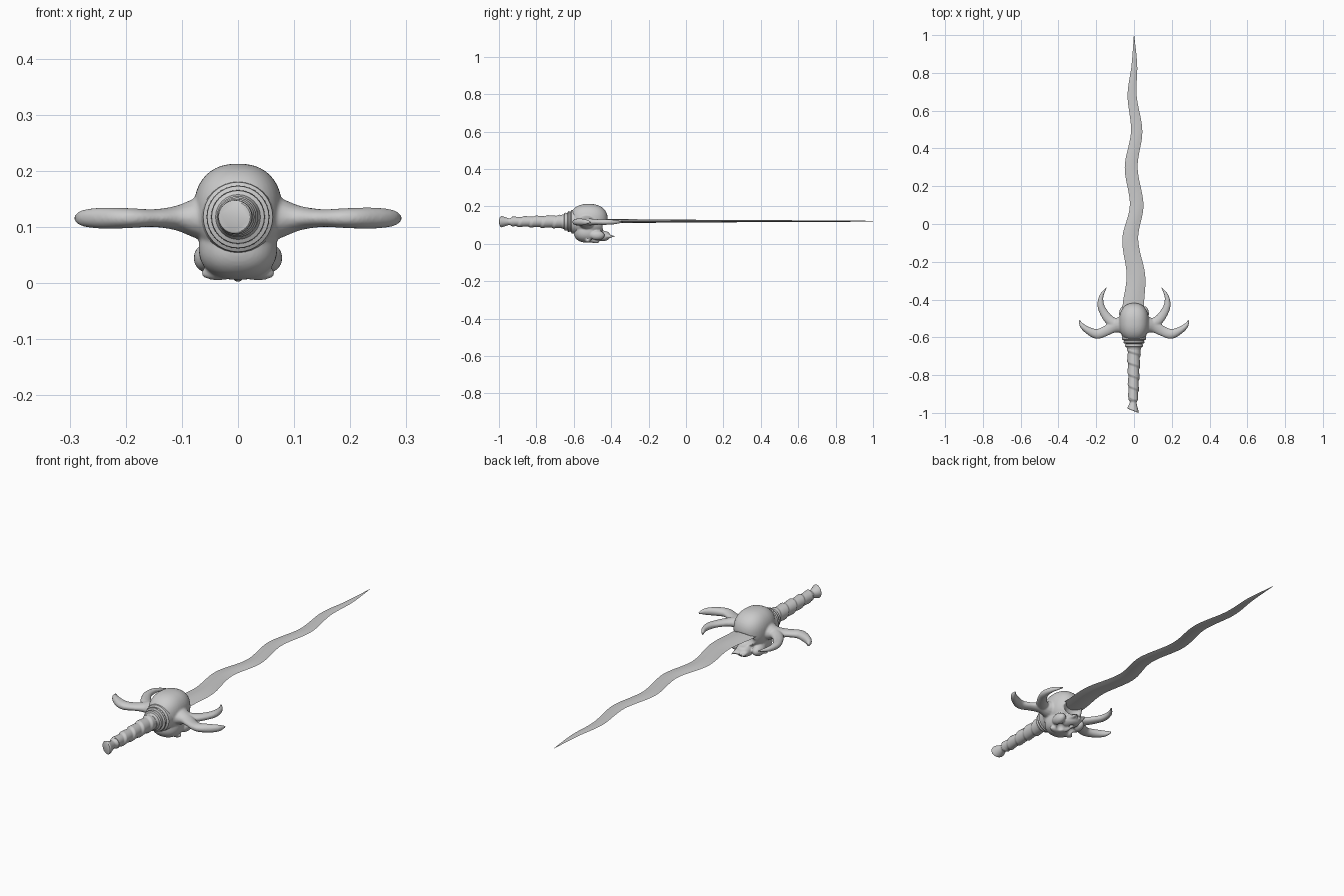
import bpy, bmesh, math
from mathutils import Vector, Matrix

if "Cube" in bpy.data.objects:
    bpy.data.objects.remove(bpy.data.objects["Cube"])

ZC = 0.118  # height of the sword's axis


def finish(name, bm, angle=40):
    bmesh.ops.recalc_face_normals(bm, faces=bm.faces)
    me = bpy.data.meshes.new(name)
    bm.to_mesh(me)
    bm.free()
    ob = bpy.data.objects.new(name, me)
    bpy.context.collection.objects.link(ob)
    bpy.ops.object.select_all(action='DESELECT')
    ob.select_set(True)
    bpy.context.view_layer.objects.active = ob
    if angle:
        bpy.ops.object.shade_smooth_by_angle(angle=math.radians(angle))
    return ob


def smooth_path(pts, n=8):
    # Catmull-Rom interpolation through tuples of any length
    pts = [Vector(p) for p in pts]
    out = []
    for i in range(len(pts) - 1):
        a, b, c, d = pts[max(i - 1, 0)], pts[i], pts[i + 1], pts[min(i + 2, len(pts) - 1)]
        for k in range(n):
            t = k / n
            out.append(0.5 * (2 * b + (c - a) * t + (2 * a - 5 * b + 4 * c - d) * t * t
                              + (3 * b - a - 3 * c + d) * t ** 3))
    return out + [pts[-1]]


def skin(bm, rings):
    # Bridge equal-sized rings of points and cap both ends
    vs = [[bm.verts.new(p) for p in r] for r in rings]
    n = len(vs[0])
    for a, b in zip(vs, vs[1:]):
        for j in range(n):
            bm.faces.new((a[j], a[(j + 1) % n], b[(j + 1) % n], b[j]))
    bm.faces.new(vs[0][::-1])
    bm.faces.new(vs[-1])


def blob(bm, c, r, power=1.0):
    # Ellipsoid, boxier when power < 1
    vs = bmesh.ops.create_uvsphere(bm, u_segments=40, v_segments=24, radius=1)['verts']
    for v in vs:
        v.co = Vector([c[i] + r[i] * math.copysign(abs(v.co[i]) ** power, v.co[i]) for i in range(3)])


def horn(bm, pts, side):
    # Tapered tube through (x, y, width radius, height radius)
    path = smooth_path(pts)
    rings = []
    for i, p in enumerate(path):
        q, o = path[min(i + 1, len(path) - 1)], path[max(i - 1, 0)]
        d = Vector((q[0] - o[0], q[1] - o[1])).normalized()
        ring = []
        for k in range(16):
            a = math.tau * k / 16
            w = math.cos(a) * p[2]
            ring.append((side * (p[0] - d.y * w), p[1] + d.x * w, ZC - 0.002 + math.sin(a) * p[3]))
        rings.append(ring)
    skin(bm, rings)


def lathe(name, profile, slant=0.0, angle=40):
    bm = bmesh.new()
    rings = []
    for y, r, cx in profile:
        s = slant * max(0.0, (-0.93 - y) / 0.07)
        rings.append([(cx + r * math.cos(math.tau * k / 32), y + s * math.cos(math.tau * k / 32),
                       ZC + r * math.sin(math.tau * k / 32)) for k in range(32)])
    skin(bm, rings)
    return finish(name, bm, angle)


# Wavy blade: y, centre x, half width, half thickness
bm = bmesh.new()
blade = smooth_path([(-0.52, -0.005, 0.056, 0.011), (-0.42, -0.003, 0.056, 0.011),
                     (-0.27, 0.010, 0.049, 0.010), (-0.08, -0.020, 0.042, 0.008),
                     (0.10, 0.014, 0.036, 0.007), (0.30, -0.015, 0.034, 0.006),
                     (0.49, 0.014, 0.030, 0.005), (0.68, -0.010, 0.024, 0.004),
                     (0.84, 0.002, 0.015, 0.004), (1.0, 0.0, 0.0008, 0.001)], 10)
skin(bm, [[(c + w * u, y, 0.121 + t * h) for u, h in
           ((-1, 0), (-.5, .7), (0, 1), (.5, .7), (1, 0), (.5, -.7), (0, -1), (-.5, -.7))]
          for y, c, w, t in blade])
finish("wavy_blade", bm, 25)

# Skull with horned guard, blended by a voxel remesh
bm = bmesh.new()
blob(bm, (0, -0.520, 0.128), (0.079, 0.102, 0.085), 0.86)   # cranium
blob(bm, (0, -0.530, 0.062), (0.070, 0.070, 0.056), 0.88)   # forehead
blob(bm, (0, -0.450, 0.042), (0.036, 0.045, 0.028), 0.85)   # upper jaw
blob(bm, (0, -0.485, 0.014), (0.010, 0.025, 0.012))         # nose bridge
for s in (-1, 1):
    blob(bm, (s * 0.055, -0.475, 0.045), (0.024, 0.040, 0.026))   # cheekbone
    blob(bm, (s * 0.036, -0.525, 0.018), (0.030, 0.014, 0.013))   # brow
    for x, tip in ((0.024, -0.378), (0.008, -0.392)):             # teeth
        skin(bm, [[(s * x + r * math.cos(a * math.tau / 10), y, 0.040 + r * math.sin(a * math.tau / 10))
                   for a in range(10)] for y, r in ((-0.43, 0.011), (-0.405, 0.009), (tip, 0.002))])
    # lower, outward-curling horn
    horn(bm, [(0.03, -0.53, 0.055, 0.050), (0.075, -0.535, 0.044, 0.036), (0.11, -0.545, 0.032, 0.022),
              (0.15, -0.566, 0.027, 0.016), (0.195, -0.582, 0.026, 0.018), (0.24, -0.565, 0.020, 0.019),
              (0.275, -0.538, 0.013, 0.015), (0.290, -0.508, 0.003, 0.004)], s)
    # upper, inward-curling horn
    horn(bm, [(0.09, -0.535, 0.030, 0.025), (0.13, -0.508, 0.026, 0.018), (0.160, -0.468, 0.022, 0.015),
              (0.176, -0.428, 0.018, 0.015), (0.172, -0.380, 0.011, 0.012), (0.146, -0.336, 0.003, 0.004)], s)
skull = finish("skull_guard", bm, 0)
m = skull.modifiers.new("blend", 'REMESH')
m.mode = 'VOXEL'
m.voxel_size = 0.0035
m.use_smooth_shade = True

# Cutters for eye sockets, nose hole, temples and the hollow under the skull
bm = bmesh.new()
for s in (-1, 1):
    blob(bm, (s * 0.034, -0.492, 0.012), (0.021, 0.021, 0.026))
    blob(bm, (s * 0.068, -0.425, 0.085), (0.028, 0.030, 0.034))
blob(bm, (0, -0.452, 0.010), (0.009, 0.014, 0.020))
blob(bm, (0, -0.415, 0.098), (0.060, 0.050, 0.034))
cutter = finish("socket_cutter", bm, 0)
r = cutter.modifiers.new("merge", 'REMESH')
r.mode = 'VOXEL'
r.voxel_size = 0.004
bpy.ops.object.modifier_apply(modifier="merge")
cutter.hide_render = True
bpy.context.view_layer.objects.active = skull
b = skull.modifiers.new("sockets", 'BOOLEAN')
b.operation = 'DIFFERENCE'
b.object = cutter
r2 = skull.modifiers.new("even", 'REMESH')
r2.mode = 'VOXEL'
r2.voxel_size = 0.0035
sm = skull.modifiers.new("soften", 'SMOOTH')
sm.factor = 0.5
sm.iterations = 4
for name in ("blend", "sockets", "even", "soften"):
    bpy.ops.object.modifier_apply(modifier=name)
bpy.data.objects.remove(cutter)
for p in skull.data.polygons:
    p.use_smooth = True

# Stepped collar rings between skull and grip
lathe("collar", [(-0.58, 0.066, 0), (-0.612, 0.062, 0), (-0.617, 0.053, 0), (-0.621, 0.053, 0),
                 (-0.625, 0.056, 0), (-0.631, 0.055, 0), (-0.634, 0.046, 0), (-0.638, 0.046, 0),
                 (-0.642, 0.048, 0), (-0.649, 0.047, 0), (-0.652, 0.040, 0), (-0.665, 0.036, 0)])

# Tapered grip with a spiral wrap
bm = bmesh.new()
rings = []
for i in range(97):
    f = i / 96
    y = -0.645 - 0.285 * f
    ring = []
    for k in range(32):
        a = math.tau * k / 32
        saw = ((y + 0.645) / -0.062 + k / 32) % 1.0
        bump = saw / 0.8 if saw < 0.8 else (1 - saw) / 0.2
        rad = (0.033 - 0.011 * f) + 0.0055 * bump
        ring.append((-0.004 * f + rad * math.cos(a), y, ZC + rad * math.sin(a)))
    rings.append(ring)
skin(bm, rings)
finish("spiral_grip", bm, 60)

# Flared pommel with a slanted end
lathe("pommel", [(y, r, x) for y, r, x in smooth_path(
    [(-0.915, 0.024, -0.004), (-0.928, 0.025, -0.004), (-0.942, 0.018, -0.004), (-0.955, 0.020, -0.004),
     (-0.972, 0.026, -0.005), (-0.985, 0.030, -0.005), (-0.989, 0.027, -0.005)], 4)], -0.013)
